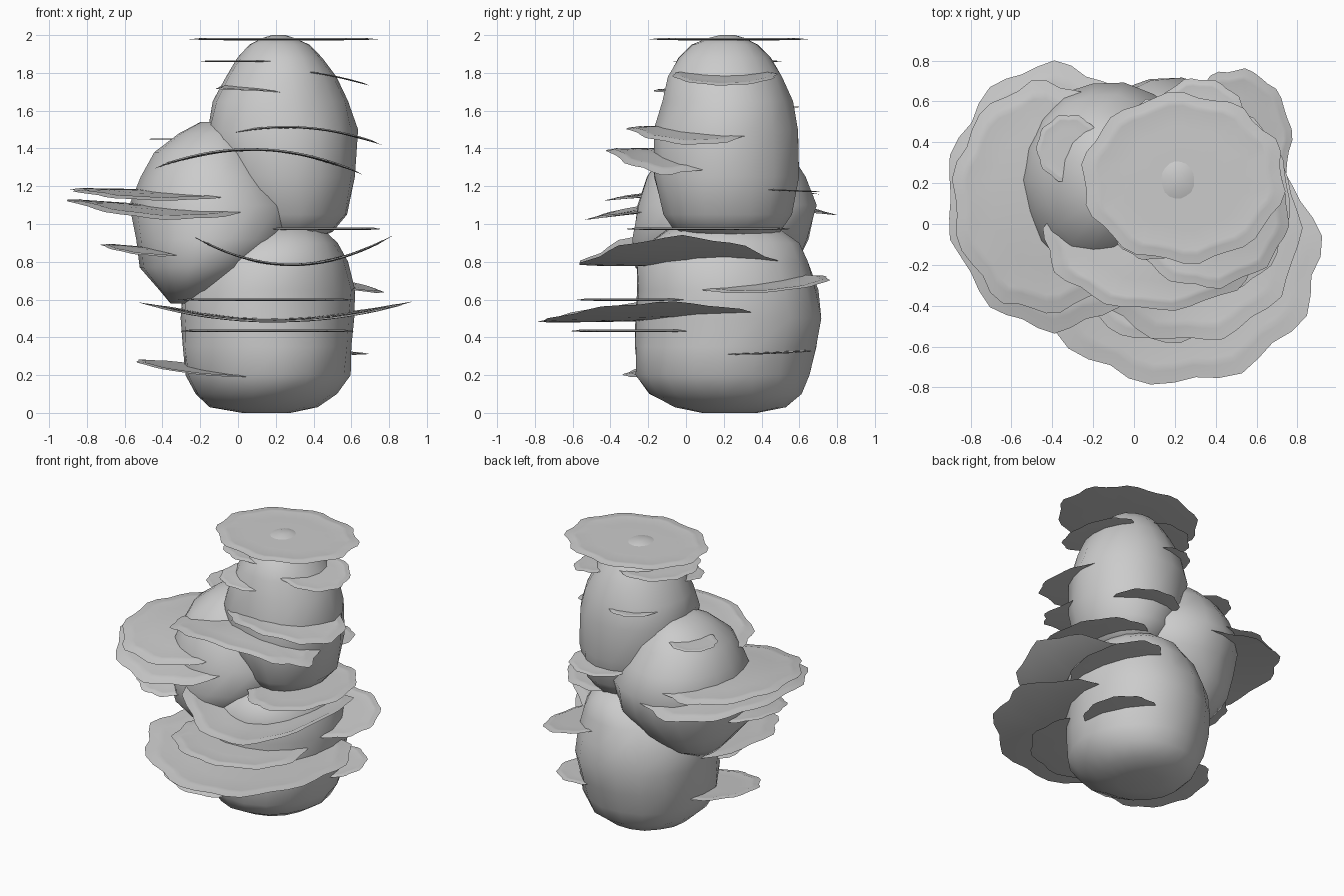
import bpy, bmesh, math, random

random.seed(4)


def make_object(name, bm, angle):
    bmesh.ops.recalc_face_normals(bm, faces=bm.faces)
    mesh = bpy.data.meshes.new(name)
    bm.to_mesh(mesh)
    bm.free()
    ob = bpy.data.objects.new(name, mesh)
    bpy.context.collection.objects.link(ob)
    bpy.ops.object.select_all(action='DESELECT')
    ob.select_set(True)
    bpy.context.view_layer.objects.active = ob
    bpy.ops.object.shade_smooth_by_angle(angle=math.radians(angle))
    return ob


def bridge(bm, a, b):
    n = len(a)
    for i in range(n):
        j = (i + 1) % n
        bm.faces.new((a[i], a[j], b[j], b[i]))


# Boulder: rings given as (z, x min, x max, y min, y max), lightly roughened
def boulder(name, rings, sides=18):
    bm = bmesh.new()
    loops = []
    for z, x0, x1, y0, y1 in rings:
        loop = []
        for i in range(sides):
            t = 2 * math.pi * i / sides
            wob = 1 + random.uniform(-0.03, 0.015)
            c, s = math.cos(t), math.sin(t)
            k = wob / (abs(c) ** 2.1 + abs(s) ** 2.1) ** (1 / 2.1)
            loop.append(bm.verts.new(((x0 + x1) / 2 + (x1 - x0) / 2 * c * k,
                                      (y0 + y1) / 2 + (y1 - y0) / 2 * s * k, z)))
        loops.append(loop)
    for a, b in zip(loops, loops[1:]):
        bridge(bm, a, b)
    bm.faces.new(loops[0])
    bm.faces.new(loops[-1])
    return make_object(name, bm, 60)


# Shelf: thin wavy-edged bracket with a faint growth ring near the rim
# z = z0 + a*dx + b*dx^2 + c*dy + d*dy^2
def shelf(name, x0, x1, y0, y1, z0, a=0, b=0, c=0, d=0):
    bm = bmesh.new()
    cx, cy, rx, ry = (x0 + x1) / 2, (y0 + y1) / 2, (x1 - x0) / 2, (y1 - y0) / 2
    size = min(1, (rx + ry) / 0.9)
    n = 40
    ph = random.uniform(0, 6)
    edge = [0.965 + 0.03 * math.sin(2 * math.pi * i / n * 10 + ph)
            + random.uniform(-0.01, 0.012) for i in range(n)]

    def ring(f, lift):
        out = []
        for i in range(n):
            t = 2 * math.pi * i / n
            dx, dy = rx * math.cos(t) * edge[i] * f, ry * math.sin(t) * edge[i] * f
            z = z0 + a * dx + b * dx * dx + c * dy + d * dy * dy + lift * size
            out.append(bm.verts.new((cx + dx, cy + dy, z)))
        return out

    profile = [(0.3, 0.006), (0.6, 0.006), (0.84, 0.004), (0.87, 0.006),
               (0.9, 0.003), (1, -0.002), (0.85, -0.006), (0.5, -0.008), (0.3, -0.008)]
    loops = [ring(f, h) for f, h in profile]
    for p, q in zip(loops, loops[1:]):
        bridge(bm, p, q)
    for loop, lift in ((loops[0], 0.006), (loops[-1], -0.008)):
        tip = bm.verts.new((cx, cy, z0 + lift * size))
        for i in range(n):
            bm.faces.new((loop[i], loop[(i + 1) % n], tip))
    return make_object(name, bm, 35)


# Three stacked boulders
boulder("base_boulder", [
    (0.0, 0.02, 0.28, 0.08, 0.38), (0.03, -0.15, 0.42, -0.06, 0.53),
    (0.1, -0.23, 0.52, -0.2, 0.62), (0.2, -0.28, 0.59, -0.27, 0.66),
    (0.35, -0.3, 0.61, -0.27, 0.69), (0.5, -0.31, 0.62, -0.28, 0.73),
    (0.65, -0.3, 0.62, -0.27, 0.7), (0.8, -0.22, 0.58, -0.26, 0.66),
    (0.9, -0.1, 0.53, -0.2, 0.6), (0.97, 0.05, 0.45, -0.1, 0.5),
    (1.0, 0.15, 0.35, 0.05, 0.35)])
boulder("left_boulder", [
    (0.58, -0.36, -0.22, 0.05, 0.3), (0.65, -0.42, -0.06, -0.14, 0.45),
    (0.77, -0.52, 0.13, -0.27, 0.58), (0.92, -0.54, 0.3, -0.29, 0.65),
    (1.1, -0.57, 0.32, -0.27, 0.7), (1.25, -0.51, 0.22, -0.21, 0.64),
    (1.38, -0.44, 0.14, -0.13, 0.56), (1.48, -0.31, 0.05, -0.02, 0.46),
    (1.54, -0.2, 0.0, 0.1, 0.35)])
boulder("upper_boulder", [
    (0.92, 0.15, 0.42, 0.05, 0.4), (0.96, 0.06, 0.5, -0.06, 0.5),
    (1.05, -0.02, 0.58, -0.12, 0.56), (1.25, -0.12, 0.62, -0.17, 0.6),
    (1.5, -0.17, 0.63, -0.17, 0.6), (1.65, -0.13, 0.58, -0.13, 0.57),
    (1.78, -0.06, 0.52, -0.1, 0.51), (1.88, 0.0, 0.45, -0.04, 0.45),
    (1.95, 0.06, 0.38, 0.03, 0.38), (1.985, 0.13, 0.3, 0.12, 0.31),
    (2.0, 0.18, 0.25, 0.18, 0.26)])

# Shelves on the upper boulder
shelf("top_shelf", -0.27, 0.75, -0.2, 0.65, 1.98)
shelf("upper_back_shelf", -0.21, 0.36, -0.08, 0.52, 1.862)
shelf("upper_right_shelf", 0.24, 0.7, -0.08, 0.49, 1.79, -0.18, -0.3)
shelf("upper_front_shelf", -0.12, 0.29, -0.18, 0.2, 1.725, -0.05, -0.4, 0.1)
shelf("upper_small_back_shelf", -0.07, 0.3, 0.24, 0.62, 1.62)
shelf("middle_right_shelf", -0.05, 0.77, -0.32, 0.42, 1.51, -0.075, -0.37)
shelf("middle_front_shelf", -0.45, 0.67, -0.43, 0.28, 1.395, -0.03, -0.38)
shelf("middle_back_shelf", 0.08, 0.56, 0.25, 0.72, 1.18, 0, 0, -0.04)

# Shelves on the left boulder
shelf("left_crown_shelf", -0.48, -0.16, 0.2, 0.54, 1.45)
shelf("left_upper_shelf", -0.9, 0.04, -0.45, 0.71, 1.175, -0.02, 0, 0.03, -0.1)
shelf("left_wide_shelf", -0.93, 0.15, -0.54, 0.8, 1.095, -0.04, 0.06, 0.02, -0.13)
shelf("left_lower_shelf", -0.73, -0.24, -0.33, 0.28, 0.87, -0.09, 0, 0.06, -0.2)

# Shelves on the base boulder
shelf("collar_right_shelf", 0.1, 0.77, -0.34, 0.57, 0.975)
shelf("cupped_front_shelf", -0.31, 0.83, -0.59, 0.55, 0.785, -0.03, 0.55)
shelf("back_right_shelf", 0.22, 0.78, 0.05, 0.77, 0.69, -0.16, -0.1, 0.06)
shelf("front_step_shelf", -0.33, 0.63, -0.59, 0.2, 0.6)
shelf("wide_front_shelf", -0.54, 0.93, -0.8, 0.48, 0.495, 0.0, 0.18, 0.02)
shelf("lower_front_shelf", -0.33, 0.64, -0.62, 0.24, 0.435)
shelf("lower_back_right_shelf", 0.22, 0.7, 0.14, 0.68, 0.32, -0.03, 0, 0.03)
shelf("lower_left_shelf", -0.55, 0.17, -0.34, 0.36, 0.23, -0.1, 0.1, 0.08)
